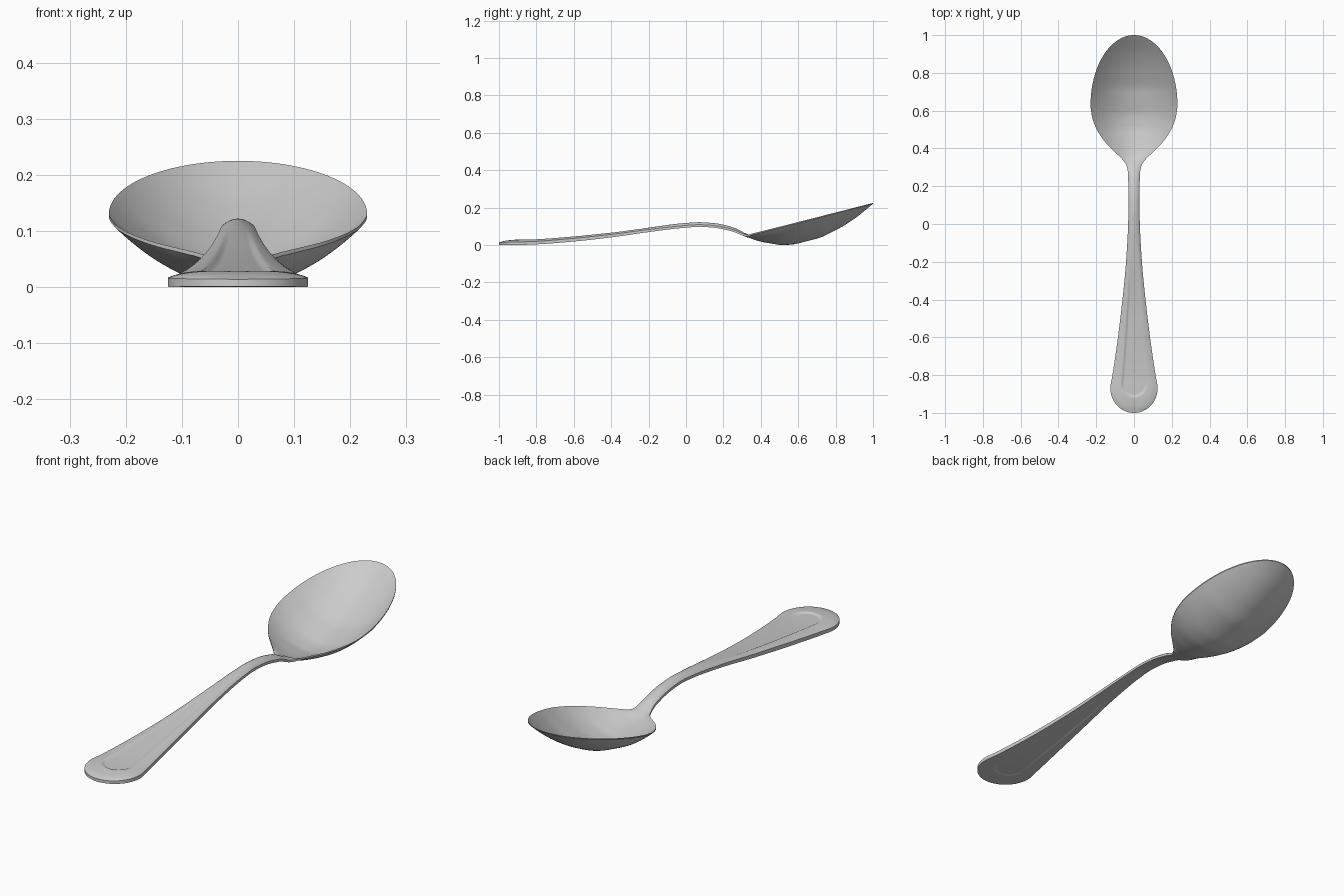
import bpy, bmesh, math

if "Cube" in bpy.data.objects:
    bpy.data.objects.remove(bpy.data.objects["Cube"])

# Profile tables along the spoon: (y, value)
WIDTH = [(-.9, .1249), (-.87, .125), (-.8, .114), (-.6, .085), (-.4, .061), (-.2, .042), (0, .031),
         (.1, .029), (.2, .03), (.27, .032), (.31, .04), (.34, .06), (.38, .1), (.43, .15),
         (.5, .197), (.56, .22), (.63, .23), (.66, .229)]
EDGE = [(-1, .014), (-.87, .017), (-.8, .02), (-.6, .036), (-.4, .057), (-.2, .083), (0, .105),
        (.07, .109), (.15, .104), (.25, .083), (.33, .056), (.36, .063), (.5, .098), (1, .225)]
DOME = [(-1, 0), (-.96, .009), (-.9, .013), (-.8, .012), (-.4, .011), (0, .013), (.2, .013),
        (.28, .011), (.33, .002), (.36, -.02), (.4, -.042), (.45, -.066), (.52, -.094),
        (.6, -.107), (.7, -.107), (.8, -.088), (.9, -.053), (1, 0)]
THICK = [(-1, .013), (-.87, .016), (-.6, .017), (0, .012), (.3, .011), (.36, .007), (.5, .006), (1, .004)]
BELLY = [(-1, 0), (.3, 0), (.33, -.006), (.36, -.026), (.4, -.048), (.45, -.07), (.52, -.097),
         (.6, -.109), (.7, -.109), (.8, -.09), (.9, -.055), (1, 0)]


def curve(tab, y):
    """Smooth interpolation without overshoot."""
    n = len(tab)
    s = [(tab[i + 1][1] - tab[i][1]) / (tab[i + 1][0] - tab[i][0]) for i in range(n - 1)]

    def slope(i):
        if i == 0 or i == n - 1:
            return s[min(i, n - 2)]
        a, b = s[i - 1], s[i]
        return 2 * a * b / (a + b) if a * b > 0 else 0
    i = max(k for k in range(n - 1) if k == 0 or tab[k][0] <= y)
    h = tab[i + 1][0] - tab[i][0]
    t = (y - tab[i][0]) / h
    return ((2*t**3 - 3*t*t + 1) * tab[i][1] + (t**3 - 2*t*t + t) * h * slope(i)
            + (3*t*t - 2*t**3) * tab[i + 1][1] + (t**3 - t*t) * h * slope(i + 1))


def smooth(t):
    t = max(0, min(1, t))
    return t * t * (3 - 2 * t)


def half_width(y):
    if y < -.87:   # round handle end
        return .125 * math.sqrt(max(0, 1 - ((y + .87) / .13) ** 2))
    if y > .63:    # elliptical bowl tip
        return .23 * math.sqrt(max(0, 1 - ((y - .63) / .37) ** 2))
    return curve(WIDTH, y)


def panel(x, y, w):
    """Mask of the sunken panel on the handle."""
    if y > 0:
        return 0
    d = .062 - math.hypot(x, y + .85) if y < -.85 else .5 * w - abs(x)
    return smooth(d / .014 + .5) * smooth(-y / .5)


# Spoon: closed loft of cross-sections along y
ROWS, COLS = 300, 48
bm = bmesh.new()
rings = []
for r in range(ROWS + 1):
    y = -math.cos(math.pi * r / ROWS)
    w = half_width(y)
    edge, dome = curve(EDGE, y), curve(DOME, y)
    thick, belly = curve(THICK, y), curve(BELLY, y)
    power = 2 + 2 * max(0, min(1, -y / .5))
    top, bottom = [], []
    for c in range(COLS + 1):
        u = 2 * c / COLS - 1
        k = 1 - abs(u) ** power
        p = panel(u * w, y, w)
        top.append(bm.verts.new((u * w, y, edge + dome * k - .006 * p)))
        bottom.append(bm.verts.new((u * w, y, edge - thick + belly * k + .003 * p)))
    rings.append(top + bottom[::-1])
for a, b in zip(rings, rings[1:]):
    n = len(a)
    for i in range(n):
        j = (i + 1) % n
        bm.faces.new((a[i], a[j], b[j], b[i]))
bmesh.ops.remove_doubles(bm, verts=bm.verts, dist=1e-6)
bmesh.ops.recalc_face_normals(bm, faces=bm.faces)
mesh = bpy.data.meshes.new("spoon")
bm.to_mesh(mesh)
bm.free()

spoon = bpy.data.objects.new("spoon", mesh)
bpy.context.collection.objects.link(spoon)
steel = bpy.data.materials.new("steel_grey")
steel.diffuse_color = (.6, .6, .6, 1)
steel.use_nodes = True
steel.node_tree.nodes["Principled BSDF"].inputs["Base Color"].default_value = steel.diffuse_color
mesh.materials.append(steel)
bpy.context.view_layer.objects.active = spoon
spoon.select_set(True)
bpy.ops.object.shade_smooth_by_angle(angle=math.radians(40))
